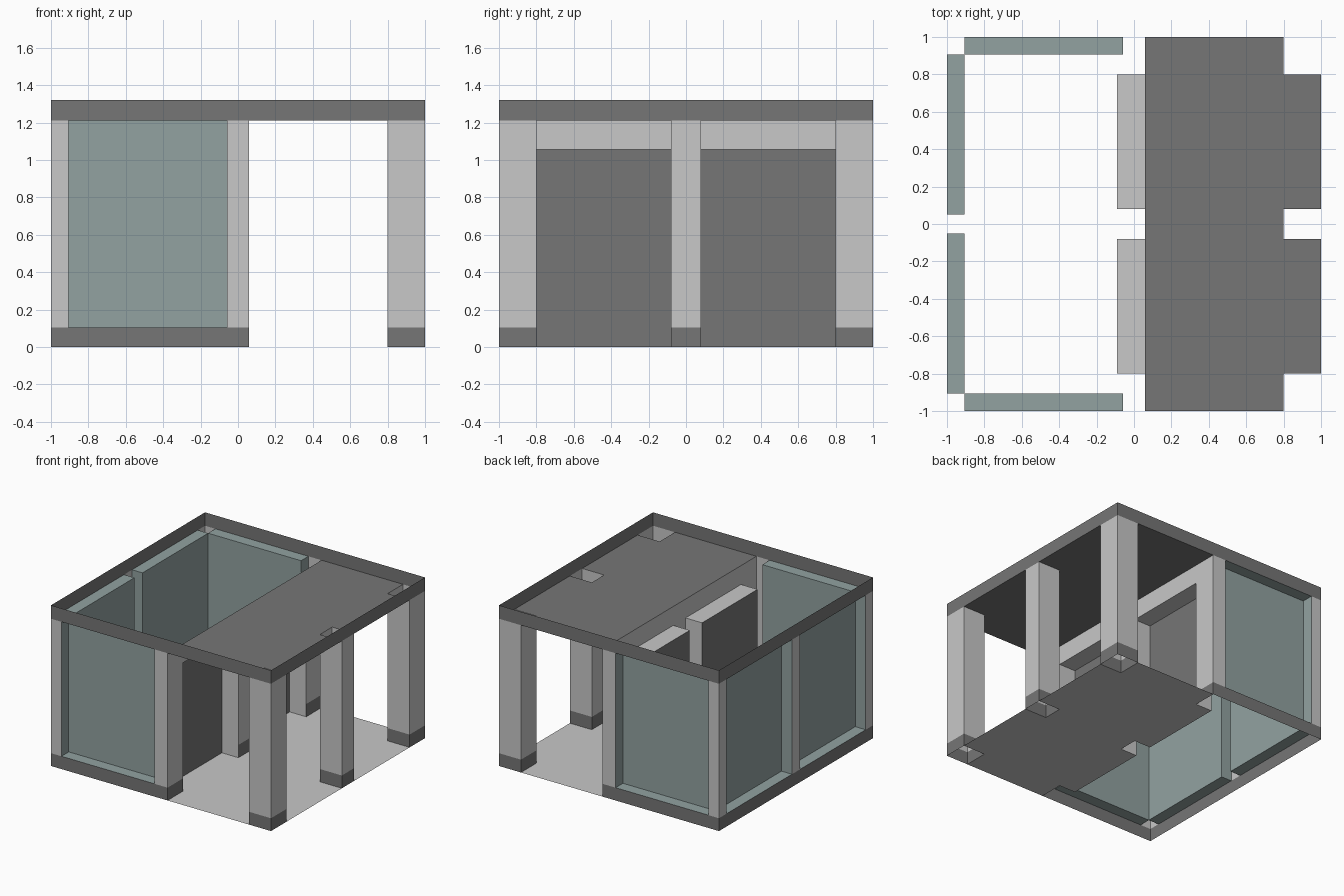
import bpy
import bmesh
from mathutils import Vector

if "Cube" in bpy.data.objects:
    bpy.data.objects.remove(bpy.data.objects["Cube"], do_unlink=True)


def make_material(name, colour):
    mat = bpy.data.materials.new(name)
    mat.use_nodes = True
    mat.diffuse_color = (*colour, 1)
    mat.node_tree.nodes["Principled BSDF"].inputs["Base Color"].default_value = (*colour, 1)
    return mat


PLASTER = make_material("pale plaster", (0.58, 0.58, 0.58))
DARK = make_material("dark grey", (0.18, 0.18, 0.18))
GLASS = make_material("grey green glass", (0.287, 0.361, 0.356))

# Shared levels and lines
BASE, CEILING, TOP, DOOR_TOP = 0.105, 1.21, 1.32, 1.055
WALL, DOOR_BACK, JAMB = 0.06, -0.09, 0.08
POST, PANE, MULLION = 0.8, 0.905, 0.052
AXES = {"x": 0, "y": 1, "z": 2}


def finish(name, bm, materials):
    mesh = bpy.data.meshes.new(name)
    bm.to_mesh(mesh)
    bm.free()
    for mat in materials:
        mesh.materials.append(mat)
    obj = bpy.data.objects.new(name, mesh)
    bpy.context.collection.objects.link(obj)
    return obj


def shell(name, xs, ys, zs, sides, mat, inward=False, back=None):
    """Box keeping only the listed sides; back = (side, material) recolours one."""
    bm = bmesh.new()
    bmesh.ops.create_cube(bm, size=1)
    directions = {}
    for sign, value in (("+", 1), ("-", -1)):
        for axis, i in AXES.items():
            directions[sign + axis] = Vector([value if k == i else 0 for k in range(3)])
    keep = [directions[s] for s in sides.split()]
    bm.normal_update()
    drop = [f for f in bm.faces if not any(f.normal.dot(d) > 0.9 for d in keep)]
    if back:
        for f in bm.faces:
            f.material_index = int(f.normal.dot(directions[back[0]]) > 0.9)
    bmesh.ops.delete(bm, geom=drop, context="FACES")
    for v in bm.verts:
        v.co = [lo + (hi - lo) * (c + 0.5) for c, (lo, hi) in zip(v.co, (xs, ys, zs))]
    if inward:
        bmesh.ops.reverse_faces(bm, faces=bm.faces[:])
    return finish(name, bm, [mat] + ([back[1]] if back else []))


def span(s, a, b):
    """Range a..b mirrored to the side given by sign s."""
    return tuple(sorted((s * a, s * b)))


def footed(name, xs, ys, sides):
    """Pale shaft standing on a dark foot."""
    shell(name + "_shaft", xs, ys, (BASE, CEILING), sides, PLASTER)
    shell(name + "_foot", xs, ys, (0, BASE), sides, DARK)


def slab(name, half, z, mat):
    """Flat sheet from a half outline mirrored across y = 0."""
    bm = bmesh.new()
    outline = half + [(x, -y) for x, y in reversed(half)]
    bm.faces.new([bm.verts.new((x, y, z)) for x, y in outline])
    return finish(name, bm, [mat])


# Roof band and plinth
shell("roof_band", (-1, 1), (-1, 1), (CEILING, TOP), "+x -x +y -y", DARK)
shell("plinth", (-1, WALL), (-1, 1), (0, BASE), "-x +y -y", DARK)

# Porch ceiling and floor, notched round the posts
porch = [(POST, JAMB), (1, JAMB), (1, POST), (POST, POST), (POST, 1), (WALL, 1)]
alcove = [(WALL, POST), (DOOR_BACK, POST), (DOOR_BACK, JAMB), (WALL, JAMB)]
slab("porch_ceiling", porch, CEILING, DARK)
slab("porch_floor", porch + alcove, 0, PLASTER)

# Middle post, wall pier and side mullion
footed("middle_post", (POST, 1), (-JAMB, JAMB), "+x -x +y -y")
footed("middle_pier", (-WALL, WALL), (-JAMB, JAMB), "+x")
shell("side_mullion", (-1, -PANE), (-MULLION, MULLION), (BASE, CEILING), "-x", PLASTER)

for s, end in ((-1, "front"), (1, "back")):
    out = "+y" if s > 0 else "-y"

    # Posts, piers and corner columns
    footed(end + "_post", (POST, 1), span(s, POST, 1), "+x -x +y -y")
    shell(end + "_pier_shaft", (-WALL, WALL), span(s, POST, 1), (BASE, CEILING),
          "+x " + out, PLASTER)
    shell(end + "_pier_foot", (-WALL, WALL), span(s, POST, 1), (0, BASE), "+x", DARK)
    shell(end + "_corner_column", (-1, -PANE), span(s, PANE, 1), (BASE, CEILING),
          "-x " + out, PLASTER)

    # Recessed windows with their reveals
    pane = "-y" if s > 0 else "+y"
    shell(end + "_window", (-PANE, -WALL), span(s, PANE, 1), (BASE, CEILING),
          "+x -x +z -z " + pane, GLASS, inward=True)
    shell(end + "_side_window", (-1, -PANE), span(s, MULLION, PANE), (BASE, CEILING),
          "+x +y -y +z -z", GLASS, inward=True)

    # Door alcove and the wall above it
    shell(end + "_door_alcove", (DOOR_BACK, WALL), span(s, JAMB, POST), (0, DOOR_TOP),
          "-x +y -y +z", PLASTER, inward=True, back=("-x", DARK))
    shell(end + "_door_header", (-WALL, WALL), span(s, JAMB, POST), (DOOR_TOP, CEILING),
          "+x", PLASTER)
